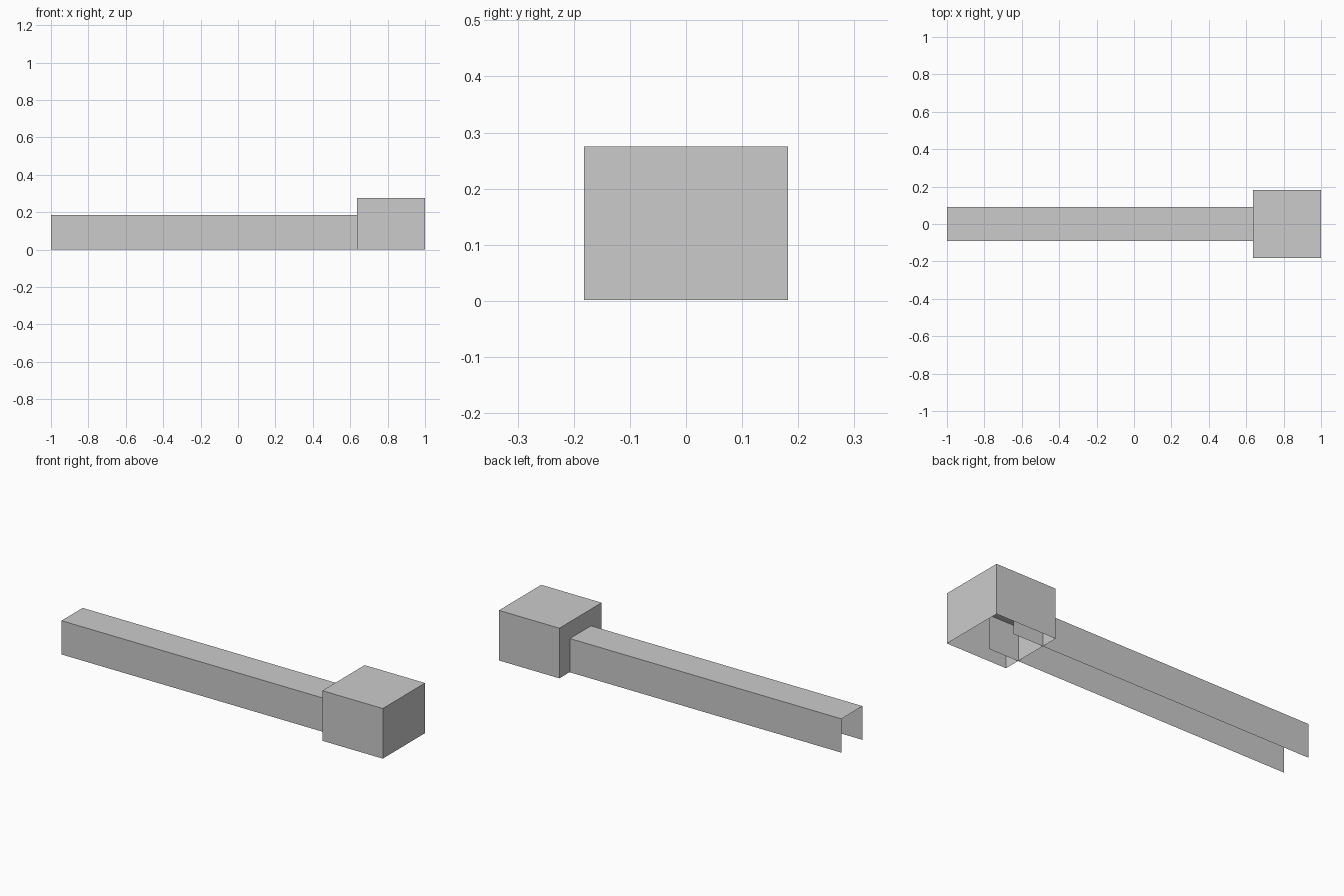
import bpy
import bmesh
from mathutils import Matrix, Vector

default = bpy.data.objects.get("Cube")
if default:
    bpy.data.objects.remove(default, do_unlink=True)

# Single plain grey
grey = bpy.data.materials.new("plain_grey")
grey.use_nodes = True
colour = (0.6, 0.6, 0.6, 1.0)
grey.diffuse_color = colour
grey.node_tree.nodes["Principled BSDF"].inputs["Base Color"].default_value = colour


def open_box(name, low, high, open_sides):
    """Thin-walled box without the faces that point along open_sides."""
    low, high = Vector(low), Vector(high)
    bm = bmesh.new()
    bmesh.ops.create_cube(bm, size=1.0, matrix=Matrix.LocRotScale(
        (low + high) / 2, None, high - low))
    bm.normal_update()
    removed = [f for f in bm.faces
               if any(f.normal.dot(Vector(d)) > 0.9 for d in open_sides)]
    bmesh.ops.delete(bm, geom=removed, context='FACES')
    mesh = bpy.data.meshes.new(name)
    bm.to_mesh(mesh)
    bm.free()
    mesh.materials.append(grey)
    obj = bpy.data.objects.new(name, mesh)
    bpy.context.collection.objects.link(obj)
    return obj


DOWN, LEFT, RIGHT = (0, 0, -1), (1, 0, 0), (-1, 0, 0)

# End block, hollow and open underneath
open_box("end_block", (0.636, -0.182, 0.002), (1.0, 0.182, 0.275), [DOWN])

# Long channel, open underneath and at both ends, reaching into the block
open_box("long_channel", (-1.0, -0.091, 0.0), (0.818, 0.091, 0.184),
         [DOWN, LEFT, RIGHT])
